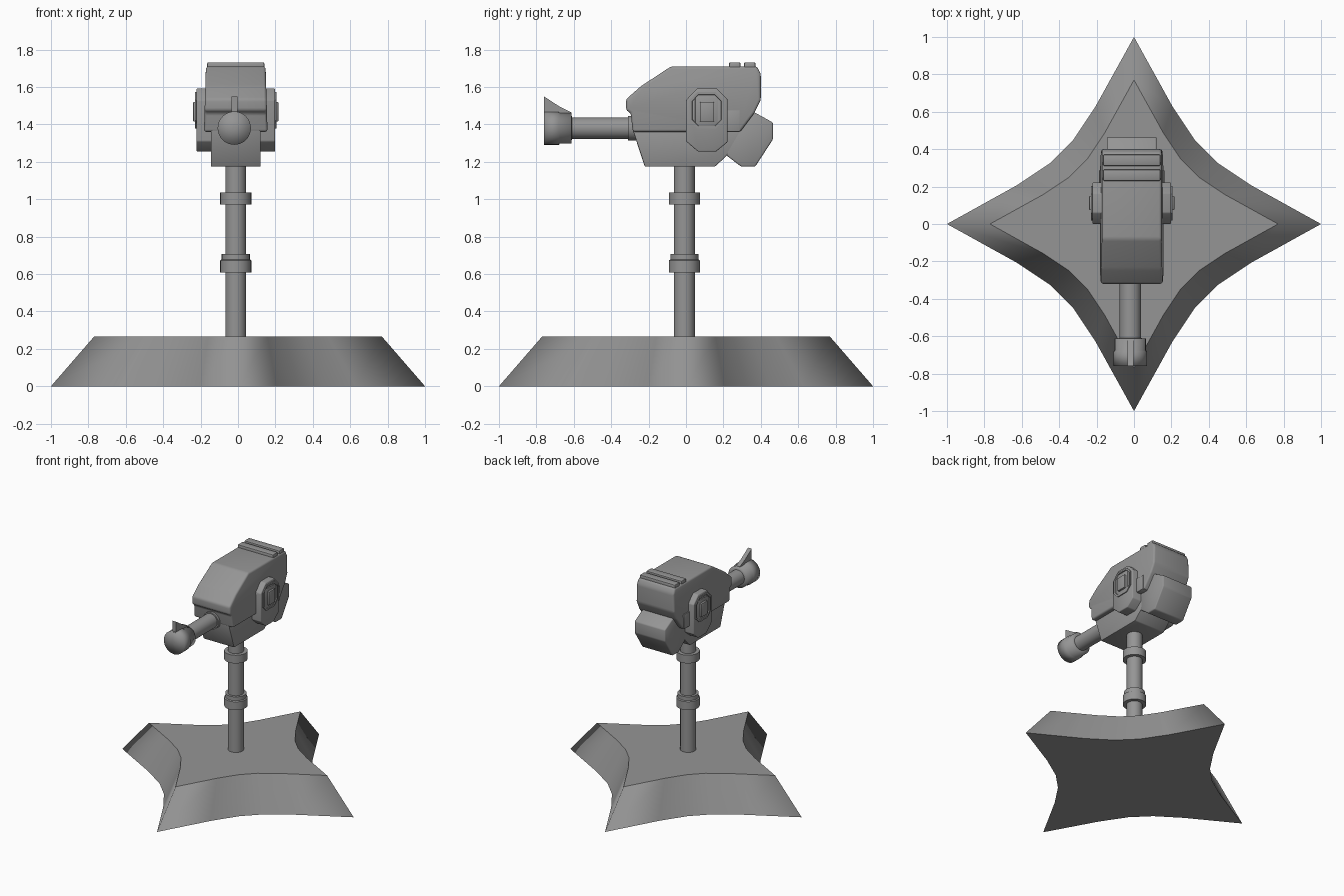
import bpy, bmesh, math
from mathutils import Matrix

if "Cube" in bpy.data.objects:
    bpy.data.objects.remove(bpy.data.objects["Cube"])

CX = -0.012   # the head and pole sit slightly off centre
DARK = bpy.data.materials.new("dark_grey")
DARK.diffuse_color = (0.3, 0.3, 0.3, 1)
DARK.use_nodes = True
DARK.node_tree.nodes["Principled BSDF"].inputs["Base Color"].default_value = DARK.diffuse_color


def finish(name, bm, angle=35):
    bmesh.ops.recalc_face_normals(bm, faces=bm.faces)
    me = bpy.data.meshes.new(name)
    bm.to_mesh(me)
    bm.free()
    me.materials.append(DARK)
    ob = bpy.data.objects.new(name, me)
    bpy.context.collection.objects.link(ob)
    bpy.ops.object.select_all(action='DESELECT')
    ob.select_set(True)
    bpy.context.view_layer.objects.active = ob
    bpy.ops.object.shade_smooth_by_angle(angle=math.radians(angle))
    return ob


def bridge(bm, a, b):
    n = len(a)
    for i in range(n):
        bm.faces.new((a[i], a[(i + 1) % n], b[(i + 1) % n], b[i]))


def prism(name, profile, half, cx=CX, bevel=0.0, seg=2, recess=False, angle=35):
    """Side profile (y, z) extruded across x; half is a number or a function of z."""
    hw = half if callable(half) else (lambda z: half)
    bm = bmesh.new()
    sides = [[bm.verts.new((cx + s * hw(z), y, z)) for y, z in profile] for s in (-1, 1)]
    bridge(bm, *sides)
    caps = [bm.faces.new(s) for s in sides]
    bmesh.ops.recalc_face_normals(bm, faces=bm.faces)
    if recess:
        bmesh.ops.inset_individual(bm, faces=caps, thickness=0.014)
        bmesh.ops.inset_individual(bm, faces=caps, thickness=0.004, depth=-0.012)
    if bevel:
        bmesh.ops.bevel(bm, geom=bm.edges[:], offset=bevel, segments=seg,
                        profile=0.5, affect='EDGES', clamp_overlap=True)
    return finish(name, bm, angle)


def lathe(name, rings, loc, rot=None, n=32, angle=35):
    """Turned part from (radius, height) pairs along local z."""
    bm = bmesh.new()
    loops = [[bm.verts.new((r * math.cos(2 * math.pi * i / n), r * math.sin(2 * math.pi * i / n), h))
              for i in range(n)] for r, h in rings]
    for a, b in zip(loops, loops[1:]):
        bridge(bm, a, b)
    bm.faces.new(loops[0])
    bm.faces.new(loops[-1])
    m = Matrix.Translation(loc) @ (rot or Matrix())
    bmesh.ops.transform(bm, matrix=m, verts=bm.verts)
    return finish(name, bm, angle)


def rect(y0, y1, z0, z1):
    return [(y0, z0), (y1, z0), (y1, z1), (y0, z1)]


# Four-pointed star base with sloped concave sides
quarter = [(1, 0), (0.63, 0.205), (0.45, 0.325), (0.325, 0.45), (0.205, 0.63)]
star = []
for k in range(4):
    c, s = round(math.cos(k * math.pi / 2)), round(math.sin(k * math.pi / 2))
    star += [(c * x - s * y, s * x + c * y) for x, y in quarter]
bm = bmesh.new()
low = [bm.verts.new((x, y, 0)) for x, y in star]
high = [bm.verts.new((0.77 * x, 0.77 * y, 0.265)) for x, y in star]
bridge(bm, low, high)
bm.faces.new(low)
bm.faces.new(high)
base = finish("star_base", bm).data
for e in base.edges:      # shading runs smoothly around the four tips
    if base.vertices[e.vertices[0]].co.z != base.vertices[e.vertices[1]].co.z:
        e.use_edge_sharp = False

# Pole with two collars
lathe("pole", [(0.056, 0.26), (0.056, 0.608), (0.083, 0.608), (0.083, 0.673), (0.075, 0.678),
               (0.075, 0.708), (0.056, 0.708), (0.056, 0.973), (0.083, 0.973), (0.083, 1.037),
               (0.056, 1.037), (0.056, 1.2)], (CX, -0.009, 0))

# Upper head shell, narrowing slightly towards the top
shell = [(-0.285, 1.36), (-0.295, 1.46), (-0.32, 1.475), (-0.32, 1.535), (-0.24, 1.605),
         (-0.08, 1.71), (0.38, 1.71), (0.40, 1.67), (0.40, 1.53), (0.365, 1.46), (0.29, 1.36)]
prism("head_shell", shell, lambda z: 0.17 - 0.03 * (z - 1.36), bevel=0.014, seg=3, angle=45)

# Narrower underside of the head
belly = [(-0.285, 1.37), (-0.22, 1.174), (0.155, 1.174), (0.22, 1.235), (0.30, 1.37)]
prism("head_belly", belly, 0.133, bevel=0.006)

# Octagonal side drums with a recessed octagon and raised panels
drum = [(0.0, 1.31), (0.065, 1.254), (0.16, 1.254), (0.222, 1.305),
        (0.222, 1.535), (0.165, 1.592), (0.06, 1.592), (0.0, 1.53)]
octagon = [(0.02, 1.42), (0.06, 1.378), (0.16, 1.378), (0.203, 1.42),
           (0.203, 1.53), (0.16, 1.573), (0.06, 1.573), (0.02, 1.53)]
prism("side_drums", drum, 0.21, bevel=0.006, angle=50)
prism("side_octagons", octagon, 0.217, recess=True)
prism("side_panel_frames", rect(0.048, 0.17, 1.39, 1.546), 0.213, bevel=0.006)
prism("side_panels", rect(0.075, 0.15, 1.415, 1.52), 0.228, bevel=0.004)

# Rear counterweight and its bracket
weight = [(0.225, 1.40), (0.29, 1.475), (0.365, 1.465), (0.465, 1.41), (0.465, 1.32),
          (0.37, 1.174), (0.295, 1.174), (0.215, 1.235)]
prism("rear_weight", weight, 0.133, bevel=0.008, angle=60)
prism("rear_bracket", rect(0.20, 0.29, 1.36, 1.475), 0.174, bevel=0.005)

# Two ridges across the top
for i, y in enumerate((0.23, 0.31)):
    prism(f"top_ridge_{i + 1}", rect(y, y + 0.062, 1.69, 1.732), 0.153, bevel=0.008)

# Barrel, softly shaded muzzle and sight fin, pointing forward
forward = Matrix.Rotation(math.pi / 2, 4, 'X')
lathe("barrel", [(0.066, 0.22), (0.066, 0.31), (0.057, 0.31), (0.057, 0.63)],
      (-0.02, 0, 1.38), forward)
lathe("muzzle", [(0.05, 0.61), (0.083, 0.612), (0.083, 0.675), (0.089, 0.68), (0.089, 0.76), (0.002, 0.76)],
      (-0.02, 0, 1.38), forward, angle=100)
prism("sight_fin", [(-0.76, 1.44), (-0.76, 1.55), (-0.68, 1.498), (-0.615, 1.465), (-0.615, 1.44)],
      0.016, cx=-0.02)
